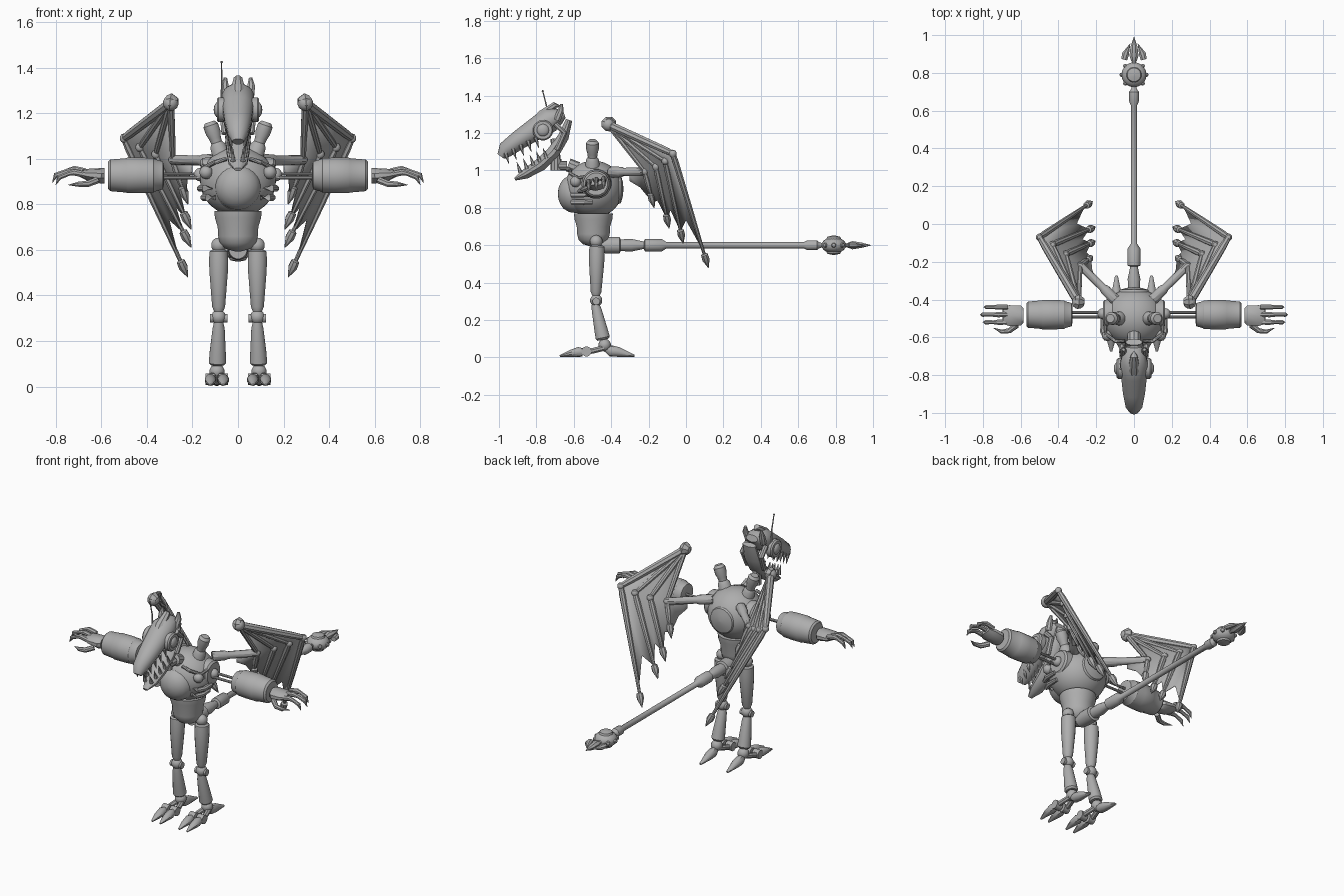
import bpy, bmesh, math
from mathutils import Vector as V

metal = bpy.data.materials.new("grey_metal")
metal.diffuse_color = (0.42, 0.42, 0.42, 1)


def finish(name, bm):
    bmesh.ops.recalc_face_normals(bm, faces=bm.faces[:])
    me = bpy.data.meshes.new(name)
    bm.to_mesh(me)
    bm.free()
    me.materials.append(metal)
    ob = bpy.data.objects.new(name, me)
    bpy.context.collection.objects.link(ob)
    return ob


def tube(name, pts, radii, sides=12):
    """Loft of elliptical rings along a path; a radius may be (width, height)."""
    pts = [V(p) for p in pts]
    bm, rings = bmesh.new(), []
    for i, p in enumerate(pts):
        t = (pts[min(i + 1, len(pts) - 1)] - pts[max(i - 1, 0)]).normalized()
        axis = pts[-1] - pts[0]
        ref = V((0, 1, 0)) if abs(axis.x) > 0.85 * axis.length else V((1, 0, 0))
        u = (ref - t * ref.dot(t)).normalized()
        v = t.cross(u)
        r = radii[i]
        a, b = r if isinstance(r, tuple) else (r, r)
        ring = []
        for k in range(sides):
            w = 2 * math.pi * (k + 0.5) / sides
            ring.append(bm.verts.new(p + u * a * math.cos(w) + v * b * math.sin(w)))
        rings.append(ring)
    for r0, r1 in zip(rings, rings[1:]):
        for k in range(sides):
            j = (k + 1) % sides
            bm.faces.new((r0[k], r0[j], r1[j], r1[k]))
    bm.faces.new(rings[0])
    bm.faces.new(rings[-1])
    return finish(name, bm)


def lathe(name, start, direction, profile, sides=20):
    """Profile of (distance, radius) along a straight axis."""
    s, d = V(start), V(direction).normalized()
    return tube(name, [s + d * a for a, _ in profile], [r for _, r in profile], sides)


def ball(name, c, r, scale=(1, 1, 1), seg=20):
    bm = bmesh.new()
    bmesh.ops.create_uvsphere(bm, u_segments=seg, v_segments=seg // 2, radius=r)
    for v in bm.verts:
        v.co = V([v.co[i] * scale[i] + c[i] for i in range(3)])
    return finish(name, bm)


# Torso, belly dome, back hatch and pelvis
ball("torso", (0, -0.495, 0.9), 0.157, (1.06, 1, 0.97), 32)
lathe("chest_dome", (0, -0.58, 0.875), (0, -1, 0),
      [(0, 0.105), (0.045, 0.098), (0.075, 0.08), (0.092, 0.055), (0.102, 0.03), (0.105, 0.004)], 28)
lathe("back_hatch", (0, -0.36, 0.9), (0, 1, 0), [(0, 0.08), (0.012, 0.075), (0.022, 0.04), (0.026, 0.003)], 24)
lathe("pelvis", (0, -0.495, 0.77), (0, 0, -1),
      [(0, 0.105), (0.03, 0.102), (0.07, 0.09), (0.11, 0.088), (0.14, 0.08), (0.165, 0.055), (0.178, 0.01)], 24)

# Tail with cuffs, mace ball and barbed tip
lathe("tail", (0, -0.47, 0.6), (0, 1, 0),
      [(0, 0.04), (0.05, 0.045), (0.115, 0.045), (0.12, 0.032), (0.18, 0.034), (0.245, 0.02),
       (0.25, 0.034), (0.34, 0.034), (0.365, 0.017), (1.1, 0.017), (1.12, 0.027), (1.17, 0.027),
       (1.18, 0.018), (1.2, 0.01), (1.36, 0.01)], 16)
ball("tail_mace", (0, 0.79, 0.6), 0.066, (1, 1, 0.66), 20)
for s in (1, -1):
    lathe("mace_cap", (0, 0.79, 0.6 + s * 0.03), (0, 0, s), [(0, 0.042), (0.015, 0.036), (0.021, 0.01)], 16)
for k in range(8):
    a = math.pi * k / 4
    d = V((math.cos(a), math.sin(a), 0))
    lathe("mace_stud", V((0, 0.79, 0.6)) + d * 0.055, d, [(0, 0.015), (0.018, 0.01), (0.021, 0.002)], 8)
tube("tail_tip", [(0, 0.86, 0.6), (0, 0.89, 0.6), (0, 0.94, 0.6), (0, 0.99, 0.6)],
     [(0.015, 0.012), (0.026, 0.024), (0.02, 0.015), (0.001, 0.001)], 8)
for s in (1, -1):
    tube("tail_barb", [(s * 0.052, 0.87, 0.6), (s * 0.045, 0.9, 0.6), (s * 0.02, 0.955, 0.6)],
         [(0.017, 0.014), (0.02, 0.016), 0.001], 8)

# Neck links
for a, b, r in (((0, -0.58, 1.01), (0, -0.63, 1.03), 0.036), ((0, -0.635, 1.025), (0, -0.685, 1.025), 0.026),
                ((0, -0.695, 1.0), (0, -0.695, 1.06), 0.03), ((0, -0.695, 1.05), (0, -0.7, 1.17), 0.024)):
    tube("neck_link", [a, b], [r, r], 10)

# Head: skull, crest and hanging lower jaw
tube("skull", [(0, -0.99, 1.075), (0, -0.965, 1.11), (0, -0.89, 1.165), (0, -0.8, 1.225),
               (0, -0.73, 1.27), (0, -0.68, 1.29), (0, -0.65, 1.3)],
     [(0.025, 0.022), (0.045, 0.044), (0.06, 0.052), (0.07, 0.06), (0.073, 0.068), (0.06, 0.045), (0.04, 0.02)], 14)
tube("crest", [(0, -0.87, 1.2), (0, -0.77, 1.3), (0, -0.70, 1.35), (0, -0.675, 1.345)],
     [(0.01, 0.012), (0.035, 0.025), (0.02, 0.018), (0.004, 0.004)], 8)
jaw = [(-0.625, 1.27), (-0.655, 1.18), (-0.71, 1.095), (-0.78, 1.03), (-0.86, 0.98), (-0.915, 0.953)]
tube("lower_jaw", [(0, y, z) for y, z in jaw],
     [(0.045, 0.018), (0.055, 0.03), (0.058, 0.036), (0.052, 0.036), (0.042, 0.027), (0.015, 0.008)], 12)
tube("antenna", [(-0.072, -0.74, 1.24), (-0.072, -0.742, 1.33), (-0.072, -0.765, 1.42)], [0.005, 0.004, 0.003], 6)
ball("antenna_tip", (-0.072, -0.766, 1.424), 0.006, seg=8)

for s in (1, -1):
    # Eyes, horns and teeth
    lathe("eye_ring", (s * 0.055, -0.765, 1.215), (s, 0, 0),
          [(0, 0.055), (0.03, 0.055), (0.038, 0.048), (0.038, 0.04), (0.032, 0.038)], 20)
    ball("eye", (s * 0.088, -0.765, 1.215), 0.034, (0.55, 1, 1), 16)
    tube("horn", [(s * 0.05, -0.69, 1.27), (s * 0.058, -0.67, 1.32), (s * 0.055, -0.665, 1.355)],
         [0.022, 0.018, 0.008], 8)
    tube("jaw_strut", [(s * 0.062, -0.70, 1.25), (s * 0.065, -0.65, 1.2), (s * 0.058, -0.69, 1.11)], [0.016] * 3, 8)
    for k in range(5):
        f = k / 4
        y, z, x = -0.965 + 0.16 * f, 1.075 + 0.085 * f, s * (0.03 + 0.025 * f)
        tube("upper_tooth", [(x, y, z + 0.02), (x, y + 0.018, z - 0.04)], [0.013, 0.001], 6)
        y, z, x = -0.885 + 0.14 * f, 1.0 + 0.075 * f, s * (0.022 + 0.025 * f)
        tube("lower_tooth", [(x, y, z - 0.01), (x, y - 0.02, z + 0.045)], [0.012, 0.001], 6)

    # Shoulder stacks
    lathe("stack", (s * 0.07, -0.5, 1.0), (s * 0.34, 0, 1),
          [(0, 0.04), (0.06, 0.035), (0.075, 0.025), (0.095, 0.027), (0.12, 0.034), (0.155, 0.034), (0.17, 0.022)], 14)

    # Shoulder port, chest pipes
    lathe("shoulder_port", (s * 0.115, -0.475, 0.93), (s, 0, 0),
          [(0, 0.078), (0.04, 0.074), (0.05, 0.064), (0.05, 0.052), (0.042, 0.05)], 24)
    ball("shoulder_ball", (s * 0.165, -0.475, 0.93), 0.03, seg=14)
    for z, x in ((0.87, 0.15), (0.83, 0.135)):
        tube("chest_pipe", [(s * 0.1, -0.6, z), (s * x, -0.605, z), (s * (x + 0.015), -0.57, z),
                            (s * (x + 0.015), -0.5, z)], [0.012, 0.016, 0.016, 0.012], 8)
    tube("collar_pipe", [(s * 0.05, -0.62, 1.0), (s * 0.1, -0.62, 0.985), (s * 0.15, -0.58, 0.96),
                         (s * 0.155, -0.52, 0.97)], [0.01] * 4, 8)
    ball("chest_lamp", (s * 0.14, -0.59, 0.94), 0.03, seg=12)

    # Arm: rods and barrel forearm
    for dy, dz in ((0.012, 0.008), (-0.012, -0.008)):
        tube("arm_rod", [(s * 0.16, -0.48 + dy, 0.925 + dz), (s * 0.34, -0.48 + dy, 0.925 + dz)], [0.008, 0.008], 8)
    lathe("forearm", (s * 0.325, -0.48, 0.927), (s, 0, 0),
          [(0, 0.04), (0.005, 0.062), (0.04, 0.072), (0.045, 0.076), (0.1, 0.079), (0.16, 0.079),
           (0.165, 0.076), (0.235, 0.07), (0.245, 0.06), (0.24, 0.05)], 24)

    # Hand: cuff, palm, three fingers and a thumb
    tube("palm", [(s * 0.585, -0.485, 0.925), (s * 0.6, -0.485, 0.925), (s * 0.66, -0.485, 0.93),
                  (s * 0.695, -0.485, 0.935)], [(0.04, 0.034), (0.055, 0.034), (0.058, 0.026), (0.045, 0.014)], 10)
    for y, reach, z in ((-0.44, 0.1, 0.945), (-0.48, 0.12, 0.94), (-0.52, 0.105, 0.93)):
        tube("finger", [(s * 0.67, y, z), (s * 0.72, y, z + 0.01), (s * (0.68 + reach * 0.6), y, z + 0.005),
                        (s * (0.68 + reach), y, z - 0.012), (s * (0.695 + reach), y, z - 0.045)],
             [0.014, 0.015, 0.011, 0.012, 0.001], 8)
    tube("thumb", [(s * 0.62, -0.535, 0.905), (s * 0.66, -0.565, 0.89), (s * 0.70, -0.57, 0.888),
                   (s * 0.745, -0.55, 0.885)], [0.016, 0.015, 0.012, 0.001], 8)

    # Leg: hip, thigh, knee, shin, ankle
    x = s * 0.085
    ball("hip", (s * 0.085, -0.48, 0.62), 0.034, seg=14)
    lathe("thigh", (x, -0.476, 0.6), (0, -0.02, -1),
          [(0, 0.03), (0.008, 0.041), (0.05, 0.043), (0.1, 0.041), (0.25, 0.029), (0.27, 0.02)], 16)
    ball("knee", (x, -0.48, 0.305), 0.033, seg=14)
    lathe("knee_cap", (x - 0.038, -0.48, 0.3), (1, 0, 0), [(0, 0.02), (0.076, 0.02)], 12)
    tube("shin", [(x, -0.485, 0.285), (x, -0.478, 0.255), (s * 0.089, -0.455, 0.15), (s * 0.09, -0.445, 0.105),
                  (s * 0.09, -0.443, 0.095)], [0.02, 0.027, 0.036, 0.039, 0.03], 16)
    ball("ankle", (s * 0.092, -0.435, 0.066), 0.034, seg=14)
    # Foot: two front toes and a heel claw
    for o in (-0.028, 0.028):
        x = s * 0.093 + o
        tube("toe_link", [(s * 0.093 + o * 0.5, -0.44, 0.05), (x, -0.5, 0.035), (x, -0.56, 0.03)], [0.016] * 3, 8)
        lathe("toe_joint", (x - 0.021, -0.532, 0.032), (1, 0, 0), [(0, 0.027), (0.042, 0.027)], 12)
        tube("toe", [(x, -0.553, 0.028), (x, -0.575, 0.029), (x, -0.62, 0.021), (x, -0.675, 0.007)],
             [(0.02, 0.022), (0.026, 0.027), (0.022, 0.018), (0.006, 0.005)], 10)
    x = s * 0.093
    tube("heel_claw", [(x, -0.43, 0.05), (x, -0.4, 0.035), (x, -0.36, 0.029), (x, -0.275, 0.008)],
         [0.018, (0.026, 0.03), (0.026, 0.026), (0.008, 0.006)], 10)

    # Wing: shoulder arm, hub, four jointed fingers
    hub = V((s * 0.295, -0.415, 1.245))
    knuckles = [(0.5, -0.07, 1.09), (0.43, -0.11, 1.05), (0.36, -0.16, 1.02), (0.285, -0.22, 0.995)]
    tips = [(0.22, 0.12, 0.48), (0.205, -0.015, 0.61), (0.205, -0.09, 0.69), (0.22, -0.17, 0.8)]
    K = [V((s * a, b, c)) for a, b, c in knuckles]
    T = [V((s * a, b, c)) for a, b, c in tips]
    root = V((s * 0.1, -0.4, 0.99))
    tube("wing_arm", [root, root.lerp(K[3], 0.3), root.lerp(K[3], 0.35), K[3]], [0.03, 0.028, 0.022, 0.022], 10)
    ball("wing_hub", hub, 0.035, seg=14)
    lathe("hub_cap", hub + V((-s * 0.03, 0, 0)), (s, 0.1, 0.1), [(0, 0.022), (0.03, 0.042), (0.05, 0.03)], 8)
    for i in range(4):
        r = 0.02 if i == 0 else 0.014
        tube("wing_spar", [hub, hub.lerp(K[i], 0.1), hub.lerp(K[i], 0.85), K[i]], [r, r * 1.15, r, r * 0.8], 8)
        ball("wing_knuckle", K[i], 0.021, seg=10)
        L = (T[i] - K[i]).length
        d = (T[i] - K[i]) / L
        lathe("wing_finger", K[i], d, [(0, 0.014), (0.05, 0.018), (L * 0.5, 0.014), (L - 0.085, 0.009),
                                       (L - 0.08, 0.019), (L - 0.05, 0.021), (L, 0.002)], 8)
    # Thin membrane with scalloped lower edge
    bm = bmesh.new()
    inner = K[3].lerp(root, 0.45) + V((0, 0.0, -0.02))
    ends = [t.lerp(k, 0.15) for k, t in zip(K, T)]
    K2, E2 = K + [inner], ends + [inner + V((0, 0, -0.03))]
    for i in range(4):
        mid = E2[i].lerp(E2[i + 1], 0.5).lerp(K2[i].lerp(K2[i + 1], 0.5), 0.25)
        polys = [(K2[i], E2[i], mid), (K2[i], mid, K2[i + 1]), (K2[i + 1], mid, E2[i + 1])]
        if i < 3:
            polys.append((hub, K2[i], K2[i + 1]))
        for poly in polys:
            bm.faces.new([bm.verts.new(p) for p in poly])
    bmesh.ops.remove_doubles(bm, verts=bm.verts[:], dist=0.0005)
    web = finish("wing_membrane", bm)
    mod = web.modifiers.new("thickness", 'SOLIDIFY')
    mod.thickness = 0.005
    mod.offset = 0

# Smooth shading with crisp edges
bpy.ops.object.select_all(action='SELECT')
bpy.context.view_layer.objects.active = bpy.data.objects["torso"]
bpy.ops.object.shade_smooth_by_angle(angle=math.radians(35))
